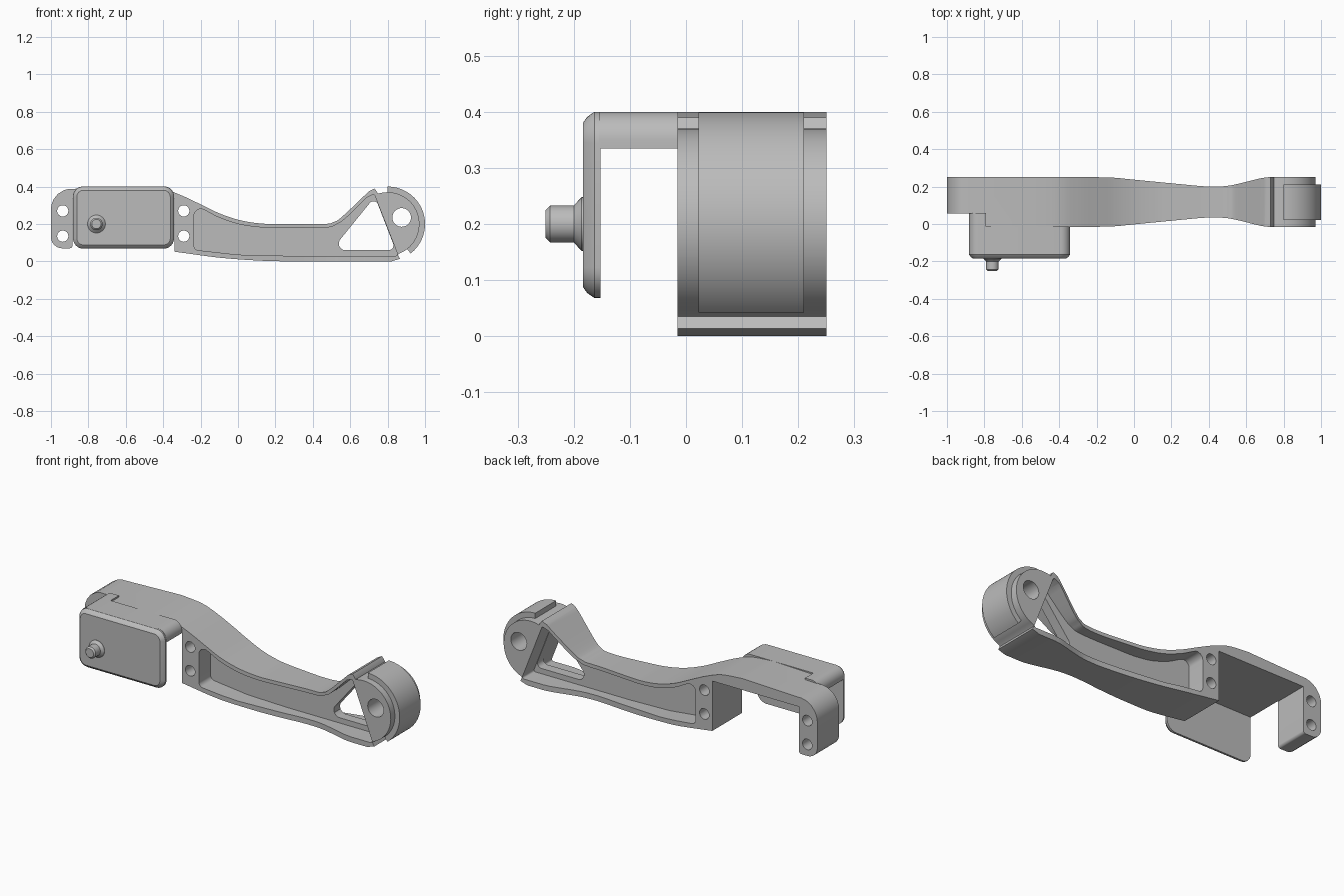
import bpy, bmesh, math
from mathutils import Vector

cube = bpy.data.objects.get("Cube")
if cube:
    bpy.data.objects.remove(cube)

grey = bpy.data.materials.new("satin_grey")
grey.use_nodes = True
GREY = (0.5, 0.5, 0.5, 1)
grey.diffuse_color = GREY
grey.node_tree.nodes["Principled BSDF"].inputs["Base Color"].default_value = GREY

FRONT, BACK = -0.015, 0.25
HUB = (0.8, 0.2)


def arc(centre, r, a0, a1, n=32):
    steps = [math.radians(a0 + (a1 - a0) * i / n) for i in range(n + 1)]
    return [(centre[0] + r * math.cos(a), centre[1] + r * math.sin(a)) for a in steps]


def circle(x, z, r, n=32):
    return arc((x, z), r, 0, 360, n)[:-1]


def spline(pts, n=5):
    """Smooth curve through the points."""
    v = [Vector(p) for p in pts]
    v = [2 * v[0] - v[1]] + v + [2 * v[-1] - v[-2]]
    out = []
    for a, b, c, d in zip(v, v[1:], v[2:], v[3:]):
        for i in range(n):
            t = i / n
            p = 2 * b + (c - a) * t + (2 * a - 5 * b + 4 * c - d) * t**2 + (3 * b - a - 3 * c + d) * t**3
            out.append(tuple(p / 2))
    return out + [tuple(pts[-1])]


def fillet(pts, n=6):
    """Round each (x, z, radius) corner of a polygon."""
    out = []
    for i, (x, z, r) in enumerate(pts):
        p = Vector((x, z))
        u = (Vector(pts[i - 1][:2]) - p).normalized()
        w = (Vector(pts[(i + 1) % len(pts)][:2]) - p).normalized()
        half = u.angle(w) / 2
        if r == 0 or half > 1.55:
            out.append((x, z))
            continue
        a, b = p + u * r / math.tan(half), p + w * r / math.tan(half)
        c = p + (u + w).normalized() * r / math.sin(half)
        for k in range(n + 1):
            out.append(tuple(c + (a.lerp(b, k / n) - c).normalized() * r))
    return out


def loft(name, rings, upright=False):
    """Skin outlines placed along y (or along z when upright) and cap the ends."""
    bm = bmesh.new()
    loops = [[bm.verts.new((a, b, d) if upright else (a, d, b)) for a, b in pts] for pts, d in rings]
    for lo, hi in zip(loops, loops[1:]):
        for i in range(len(lo)):
            bm.faces.new((lo[i - 1], lo[i], hi[i], hi[i - 1]))
    bm.faces.new(loops[0])
    bm.faces.new(loops[-1])
    bmesh.ops.recalc_face_normals(bm, faces=bm.faces)
    mesh = bpy.data.meshes.new(name)
    bm.to_mesh(mesh)
    bm.free()
    mesh.materials.append(grey)
    ob = bpy.data.objects.new(name, mesh)
    bpy.context.collection.objects.link(ob)
    return ob


def prism(name, pts, y0, y1, upright=False):
    return loft(name, [(pts, y0), (pts, y1)], upright)


def activate(ob):
    bpy.ops.object.select_all(action='DESELECT')
    ob.select_set(True)
    bpy.context.view_layer.objects.active = ob


def cut(ob, cutter):
    cutter.hide_render = True
    mod = ob.modifiers.new("cut", 'BOOLEAN')
    mod.operation, mod.solver, mod.object = 'DIFFERENCE', 'EXACT', cutter
    activate(ob)
    bpy.ops.object.modifier_apply(modifier=mod.name)
    bpy.data.objects.remove(cutter)


def smooth(ob):
    activate(ob)
    bpy.ops.object.shade_smooth_by_angle(angle=math.radians(30))


# arm body: side outline running over the top, around the hub and back below
top = spline([(-0.53, 0.4), (-0.4, 0.387), (-0.3, 0.352), (-0.2, 0.305), (-0.1, 0.257),
              (0, 0.223), (0.1, 0.205), (0.2, 0.2), (0.45, 0.2), (0.51, 0.21),
              (0.56, 0.242), (0.7, 0.375)])
lip_top = [(0.73, 0.39), (0.747, 0.366)]
cheek = arc(HUB, 0.17, 108, -68)
lip_bottom = [(0.855, 0.035), (0.866, 0.014), (0.82, 0)]
below = spline([(0.25, 0), (0.1, 0.005), (-0.1, 0.02), (-0.34, 0.052)])
clip = fillet([(-0.34, 0.335, 0), (-0.885, 0.335, 0), (-0.885, 0.07, 0.015),
               (-1, 0.07, 0.06), (-1, 0.4, 0.11)])
body = prism("arm_body", top + lip_top + cheek + lip_bottom + below + clip, FRONT, BACK)

# waist: narrow both sides of the arm in plan
dip = spline([(-0.2, 0), (-0.1, 0.003), (0, 0.013), (0.3, 0.042), (0.37, 0.048), (0.43, 0.05),
              (0.5, 0.046), (0.57, 0.032), (0.67, 0.007), (0.72, 0)])
for edge, sign in ((FRONT, 1), (BACK, -1)):
    side = [(x, edge + sign * d) for x, d in dip[1:-1]]
    ends = [(0.72, edge - sign * 0.001), (0.72, edge - sign * 0.1),
            (-0.2, edge - sign * 0.1), (-0.2, edge - sign * 0.001)]
    cut(body, prism("waist_cutter", side + ends, -0.1, 0.6, True))

# recessed pockets on both sides, leaving a thin web
pocket_top = spline([(-0.17, 0.27), (-0.1, 0.234), (0, 0.2), (0.1, 0.184), (0.2, 0.18),
                     (0.46, 0.18), (0.53, 0.2), (0.58, 0.235), (0.69, 0.342)])
pocket_end = fillet([(0.69, 0.342, 0), (0.728, 0.36, 0.01), (0.857, 0.03, 0.01), (0.25, 0.03, 0),
                     (0, 0.036, 0), (-0.235, 0.062, 0.025), (-0.235, 0.302, 0.035), (-0.17, 0.27, 0)])
pocket = pocket_top + pocket_end[1:-1]
for y0, y1 in ((-0.1, 0.09), (0.145, 0.4)):
    cut(body, prism("pocket_cutter", pocket, y0, y1))

# triangular window through the web
window = fillet([(0.5, 0.06, 0.035), (0.843, 0.06, 0.025), (0.732, 0.346, 0.025)])
cut(body, prism("window_cutter", window, -0.1, 0.4))

# hub bore and clip screw holes
cut(body, prism("bore_cutter", circle(0.875, 0.235, 0.05), -0.1, 0.4))
for x in (-0.937, -0.29):
    for z in (0.135, 0.27):
        cut(body, prism("hole_cutter", circle(x, z, 0.03, 24), -0.1, 0.4))

# set the outer clip leg back from the front face
step = [(-1.1, -0.1), (-0.8, -0.1), (-0.8, 0.055), (-1.1, 0.055)]
cut(body, prism("step_cutter", step, -0.1, 0.6, True))
smooth(body)

# raised band around the middle of the hub
band = arc(HUB, 0.2, 90, -52, 40) + arc(HUB, 0.155, -52, 90, 40)
smooth(prism("hub_band", band, 0.022, 0.21))


def plate_outline(inset):
    x0, x1, z0, z1 = -0.882 + inset, -0.342 - inset, 0.068 + inset, 0.4 - inset
    r = 0.055 - inset
    return fillet([(x0, z0, r), (x1, z0, r), (x1, z1, r), (x0, z1, r)])


# cover plate with a softened front rim
smooth(loft("cover_plate", [(plate_outline(0), -0.152), (plate_outline(0), -0.163),
                            (plate_outline(0.009), -0.176), (plate_outline(0.02), -0.184)]))

# bridge from the plate to the arm
bridge = fillet([(-0.882, 0.335, 0), (-0.342, 0.335, 0), (-0.342, 0.4, 0.05), (-0.882, 0.4, 0.05)])
bridge_left = fillet([(-0.882, 0.335, 0), (-0.79, 0.335, 0), (-0.79, 0.4, 0), (-0.882, 0.4, 0.05)])
smooth(prism("bridge", bridge, -0.155, FRONT + 0.001))
smooth(prism("bridge_corner", bridge_left, FRONT, 0.06))

# small stud on the plate
stud = [(0.048, -0.18), (0.048, -0.186), (0.033, -0.2), (0.033, -0.242), (0.025, -0.25)]
smooth(loft("stud", [(circle(-0.757, 0.2, r), y) for r, y in stud]))
